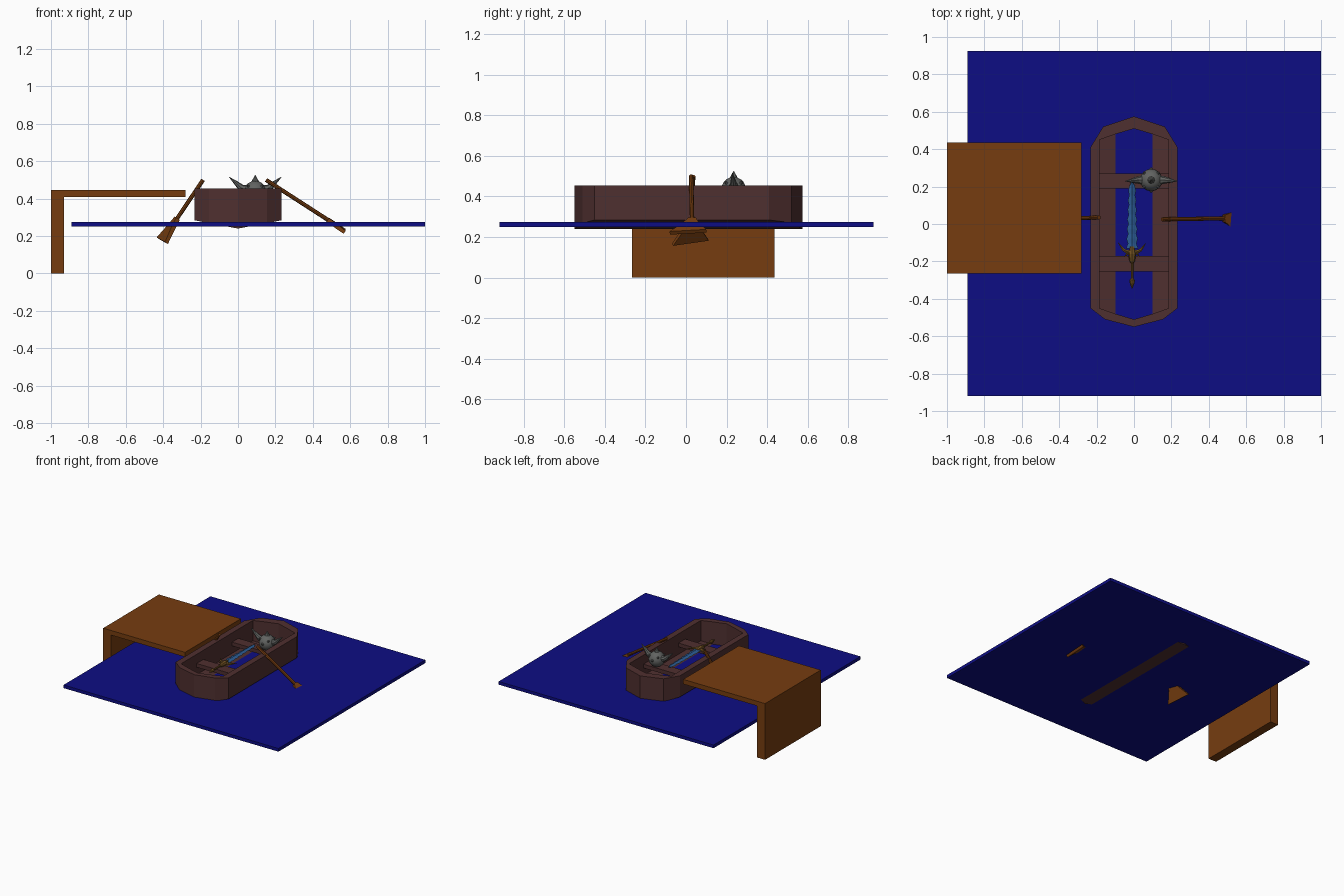
import bpy, bmesh, math
from mathutils import Vector

cube = bpy.data.objects.get("Cube")
if cube:
    bpy.data.objects.remove(cube, do_unlink=True)


def material(name, rgb):
    m = bpy.data.materials.new(name)
    m.use_nodes = True
    m.diffuse_color = (*rgb, 1)
    m.node_tree.nodes["Principled BSDF"].inputs["Base Color"].default_value = (*rgb, 1)
    return m


WATER = material("deep blue water", (0.004, 0.004, 0.23))
WOOD = material("orange wood", (0.18, 0.046, 0.005))
HULL = material("dark red wood", (0.078, 0.029, 0.029))
STEEL = material("grey steel", (0.12, 0.125, 0.12))
BLADE = material("blue steel", (0.025, 0.11, 0.3))
GOLD = material("dull gold", (0.16, 0.08, 0.015))


def finish(name, bm, mat, smooth=False):
    bmesh.ops.recalc_face_normals(bm, faces=bm.faces)
    me = bpy.data.meshes.new(name)
    bm.to_mesh(me)
    bm.free()
    me.materials.append(mat)
    for p in me.polygons:
        p.use_smooth = smooth
    ob = bpy.data.objects.new(name, me)
    bpy.context.collection.objects.link(ob)
    return ob


def box(name, lo, hi, mat):
    bm = bmesh.new()
    bmesh.ops.create_cube(bm, size=1)
    for v in bm.verts:
        v.co = [(l + h) / 2 + c * (h - l) for l, h, c in zip(lo, hi, v.co)]
    return finish(name, bm, mat)


def loft(bm, rings):
    """Skin equal-sized rings of points and cap both ends."""
    loops = [[bm.verts.new(p) for p in r] for r in rings]
    n = len(loops[0])
    for a, b in zip(loops, loops[1:]):
        for i in range(n):
            bm.faces.new((a[i], a[(i + 1) % n], b[(i + 1) % n], b[i]))
    bm.faces.new(loops[0])
    bm.faces.new(loops[-1])


def tube(bm, path, radii, sides=8):
    """Round tube along a path with one radius per point."""
    path = [Vector(p) for p in path]
    rings = []
    for i, p in enumerate(path):
        d = path[min(i + 1, len(path) - 1)] - path[max(i - 1, 0)]
        u = d.cross(Vector((0, 1, 0) if abs(d.normalized().y) < 0.9 else (1, 0, 0))).normalized()
        w = d.cross(u).normalized()
        rings.append([p + radii[i] * (u * math.cos(a) + w * math.sin(a))
                      for a in (math.tau * k / sides for k in range(sides))])
    loft(bm, rings)


# Water sheet and dock
box("water", (-0.89, -0.92, 0.25), (1, 0.925, 0.275), WATER)
box("dock_deck", (-1, -0.265, 0.41), (-0.28, 0.435, 0.447), WOOD)
box("dock_wall", (-1, -0.265, 0), (-0.93, 0.435, 0.41), WOOD)

# Boat hull: outer and inner outlines joined by a rim, with shallow V floors
outer = [(0, .575), (.165, .52), (.233, .41), (.233, -.45), (.155, -.51), (0, -.55)]
inner = [(0, .51), (.1, .48), (.185, .45), (.185, -.45), (.1, -.48), (0, -.51)]


def full(half):
    return half + [(-x, y) for x, y in reversed(half[1:-1])]


def floor_z(x, base):
    return base + 0.19 * abs(x)


bm = bmesh.new()
rings = []
for half, base in ((outer, 0.24), (outer, None), (inner, None), (inner, 0.256)):
    rings.append([bm.verts.new((x, y, 0.453 if base is None else floor_z(x, base)))
                  for x, y in full(half)])
for a, b in zip(rings, rings[1:]):
    for i in range(len(a)):
        j = (i + 1) % len(a)
        bm.faces.new((a[i], a[j], b[j], b[i]))
for r in (rings[0], rings[-1]):
    bm.faces.new(r[:6])
    bm.faces.new(r[5:] + r[:1])
finish("boat_hull", bm, HULL)

# Bench planks
for name, y0, y1 in (("rear_bench", 0.19, 0.27), ("front_bench", -0.255, -0.17)):
    box(name, (-0.19, y0, 0.35), (0.19, y1, 0.38), HULL)


# Oars: round shaft with a flared flat blade
def oar(name, top, neck, end, width):
    top, neck, end, width = map(Vector, (top, neck, end, width))
    bm = bmesh.new()
    tube(bm, [top, neck], [0.011, 0.011])
    thick = (end - neck).cross(width).normalized() * 0.012
    rings = []
    for p, w, t in ((neck, 0.2, 1), (neck.lerp(end, 0.4), 0.45, 1), (end, 1, 0.8)):
        h = width * w / 2
        rings.append([p + h + thick * t, p - h + thick * t, p - h - thick * t, p + h - thick * t])
    loft(bm, rings)
    finish(name, bm, WOOD)


oar("right_oar", (-0.187, 0.035, 0.5), (-0.325, 0.03, 0.295), (-0.405, 0.022, 0.175), (-0.045, 0.175, 0.025))
oar("left_oar", (0.15, 0.025, 0.5), (0.48, 0.03, 0.287), (0.57, 0.01, 0.225), (0, 0.18, 0.01))

# Spiked ball with two curved horns, a top spike and small studs
C = Vector((0.092, 0.235, 0.436))
bm = bmesh.new()
bmesh.ops.create_uvsphere(bm, u_segments=16, v_segments=10, radius=0.06)
bmesh.ops.translate(bm, verts=bm.verts, vec=C)
ball = finish("spiked_ball", bm, STEEL, True)
bm = bmesh.new()
for s in (-1, 1):
    tube(bm, [C + Vector((s * x, y, z)) for x, y, z in
              ((.04, 0, .01), (.075, 0, .022), (.105, -.003, .05), (.14, -.006, .08))],
         [0.026, 0.019, 0.011, 0.001])
    for t in (-1, 1):
        d = Vector((s * 0.6, t * 0.6, 0.5)).normalized()
        tube(bm, [C + d * 0.052, C + d * 0.072], [0.012, 0.001])
    d = Vector((0, s, 0.1))
    tube(bm, [C + d * 0.05, C + d * 0.07], [0.016, 0.001])
tube(bm, [C + Vector((0, 0, 0.045)), C + Vector((0, 0, 0.09))], [0.026, 0.001])
finish("ball_spikes", bm, STEEL)

# Sword lying across the benches: wavy diamond blade
SX, SZ = -0.01, 0.392
bm = bmesh.new()
rings = []
for i in range(15):
    t = i / 14
    w = (0.028 - 0.012 * t) * (1 + 0.16 * (-1) ** i) if i < 14 else 0.001
    h = 0.009 if i < 14 else 0.001
    y = -0.13 + 0.36 * t
    rings.append([(SX + w, y, SZ), (SX, y, SZ + h), (SX - w, y, SZ), (SX, y, SZ - h)])
loft(bm, rings)
finish("sword_blade", bm, BLADE)

# Sword guard wings, grip and pommel
bm = bmesh.new()
for s in (-1, 1):
    for reach, rise in ((0.075, 0.04), (0.06, 0.01), (0.04, -0.035)):
        tube(bm, [(SX, -0.155, SZ), (SX + s * reach * 0.6, -0.148 + rise * 0.2, SZ),
                  (SX + s * reach, -0.14 + rise, SZ)], [0.012, 0.009, 0.001], 6)
tube(bm, [(SX, y, SZ) for y in (-.12, -.16, -.2, -.21, -.29, -.3, -.315, -.345)],
     [.012, .022, .014, .007, .007, .015, .013, .002])
finish("sword_hilt", bm, GOLD)
